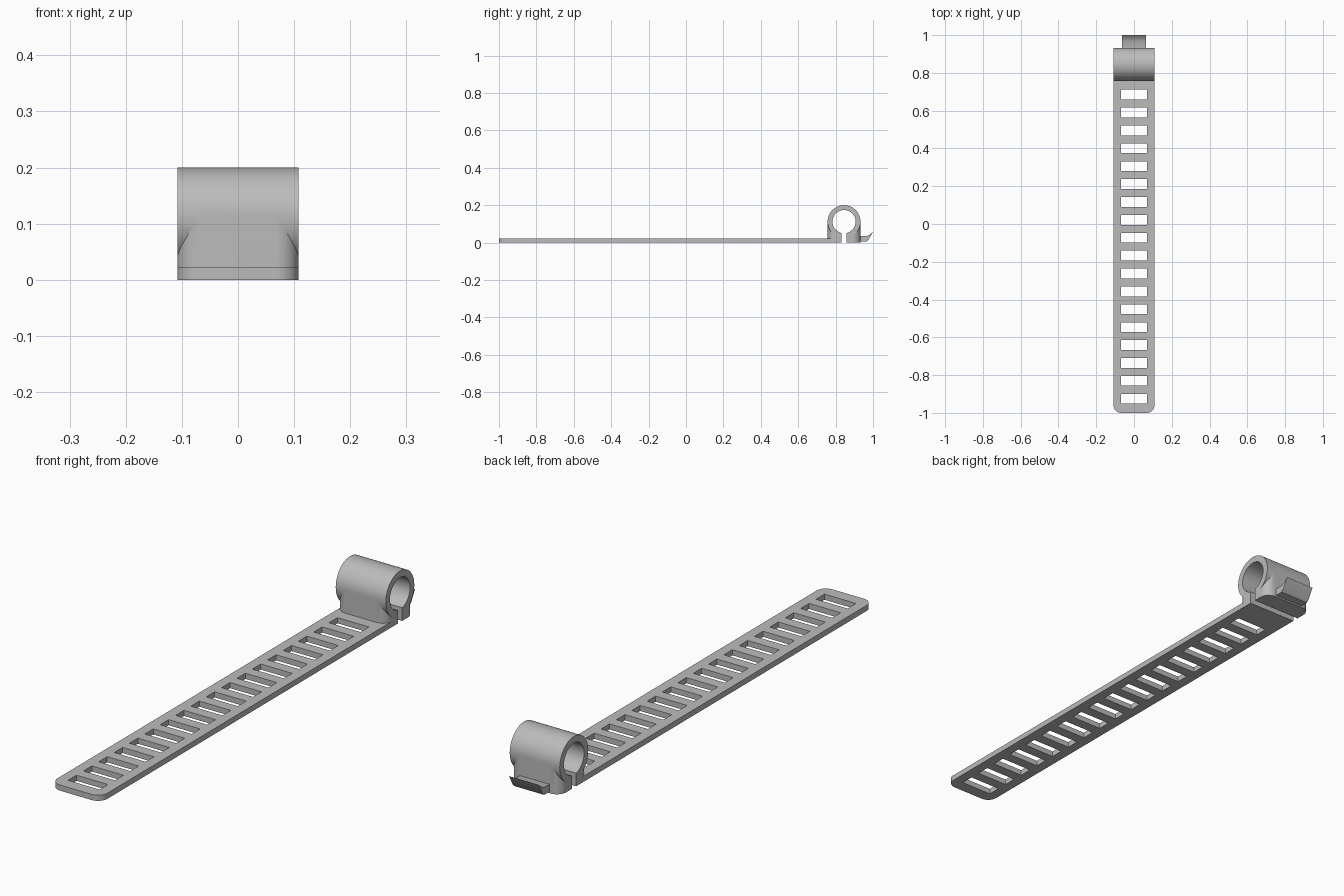
import bpy
import bmesh
from math import radians, sin, cos, pi
from mathutils import Vector

cube = bpy.data.objects.get("Cube")
if cube:
    bpy.data.objects.remove(cube, do_unlink=True)

HALF = 0.108           # half width of strap and clip
RING_Y, RING_Z = 0.845, 0.112
RING_R, BORE_R = 0.088, 0.062
GAP = (0.832, 0.858)   # slit under the ring
THICK = 0.022

grey = bpy.data.materials.new("grey plastic")
grey.use_nodes = True
grey.diffuse_color = (0.5, 0.5, 0.5, 1)
grey.node_tree.nodes["Principled BSDF"].inputs["Base Color"].default_value = (0.5, 0.5, 0.5, 1)


def prism(name, points, offset):
    """Extrude a closed outline of 3D points along an offset."""
    bm = bmesh.new()
    face = bm.faces.new([bm.verts.new(p) for p in points])
    new = bmesh.ops.extrude_face_region(bm, geom=[face])["geom"]
    verts = [g for g in new if isinstance(g, bmesh.types.BMVert)]
    bmesh.ops.translate(bm, verts=verts, vec=Vector(offset))
    bmesh.ops.recalc_face_normals(bm, faces=bm.faces)
    mesh = bpy.data.meshes.new(name)
    bm.to_mesh(mesh)
    bm.free()
    mesh.materials.append(grey)
    obj = bpy.data.objects.new(name, mesh)
    bpy.context.collection.objects.link(obj)
    return obj


def plate(name, x, y0, y1, z0, z1, front=0, back=0, steps=10):
    """Upright block with rounded front and back corners in plan."""
    pts = []
    corners = ((1, 1, back, 0), (-1, 1, back, 90), (-1, -1, front, 180), (1, -1, front, 270))
    for sx, sy, r, start in corners:
        cx = sx * (x - r)
        cy = y1 - r if sy > 0 else y0 + r
        for i in range(steps + 1 if r else 1):
            a = radians(start) + i / steps * pi / 2
            pts.append((cx + r * cos(a), cy + r * sin(a), z0))
    return prism(name, pts, (0, 0, z1 - z0))


def tube(name, radius, half):
    """Cylinder lying across the strap."""
    turn = [2 * pi * i / 72 for i in range(72)]
    pts = [(-half, RING_Y + radius * cos(a), RING_Z + radius * sin(a)) for a in turn]
    return prism(name, pts, (2 * half, 0, 0))


def apply_modifiers(obj):
    bpy.context.view_layer.update()
    graph = bpy.context.evaluated_depsgraph_get()
    mesh = bpy.data.meshes.new_from_object(obj.evaluated_get(graph))
    obj.modifiers.clear()
    obj.data = mesh


def combine(obj, other, operation):
    mod = obj.modifiers.new("combine", "BOOLEAN")
    mod.operation = operation
    mod.solver = "EXACT"
    mod.object = other
    apply_modifiers(obj)
    bpy.data.objects.remove(other, do_unlink=True)


# Strap with its row of slots
strap = plate("strap", HALF, -1, GAP[0], 0, THICK, front=0.04)
slots = plate("slot_cutter", 0.068, -0.951, -0.899, -0.05, 0.05)
row = slots.modifiers.new("row", "ARRAY")
row.count = 18
row.use_relative_offset = False
row.use_constant_offset = True
row.constant_offset_displace = (0, 0.0947, 0)
apply_modifiers(slots)
combine(strap, slots, "DIFFERENCE")

# Split ring on a round-cornered foot
clip = plate("clip_ring", HALF, RING_Y - RING_R, RING_Y + RING_R, 0, RING_Z, 0.04, 0.04)
combine(clip, tube("ring", RING_R, HALF), "UNION")
combine(clip, tube("bore_cutter", BORE_R, 0.2), "DIFFERENCE")
combine(clip, plate("slit_cutter", 0.2, *GAP, -0.05, RING_Z), "DIFFERENCE")
combine(clip, strap, "UNION")
clip.name = "strap_and_clip_ring"

# Catch hook behind the ring
hook_outline = [(0.92, 0.006), (0.966, 0.006), (0.978, 0.018), (1.0, 0.058),
                (0.984, 0.044), (0.968, 0.036), (0.92, 0.034)]
hook = prism("catch_hook", [(-0.064, y, z) for y, z in hook_outline], (0.128, 0, 0))

# Smooth the round surfaces, keep the edges sharp
for obj in (clip, hook):
    bpy.ops.object.select_all(action="DESELECT")
    obj.select_set(True)
    bpy.context.view_layer.objects.active = obj
    bpy.ops.object.shade_smooth_by_angle(angle=radians(25))
